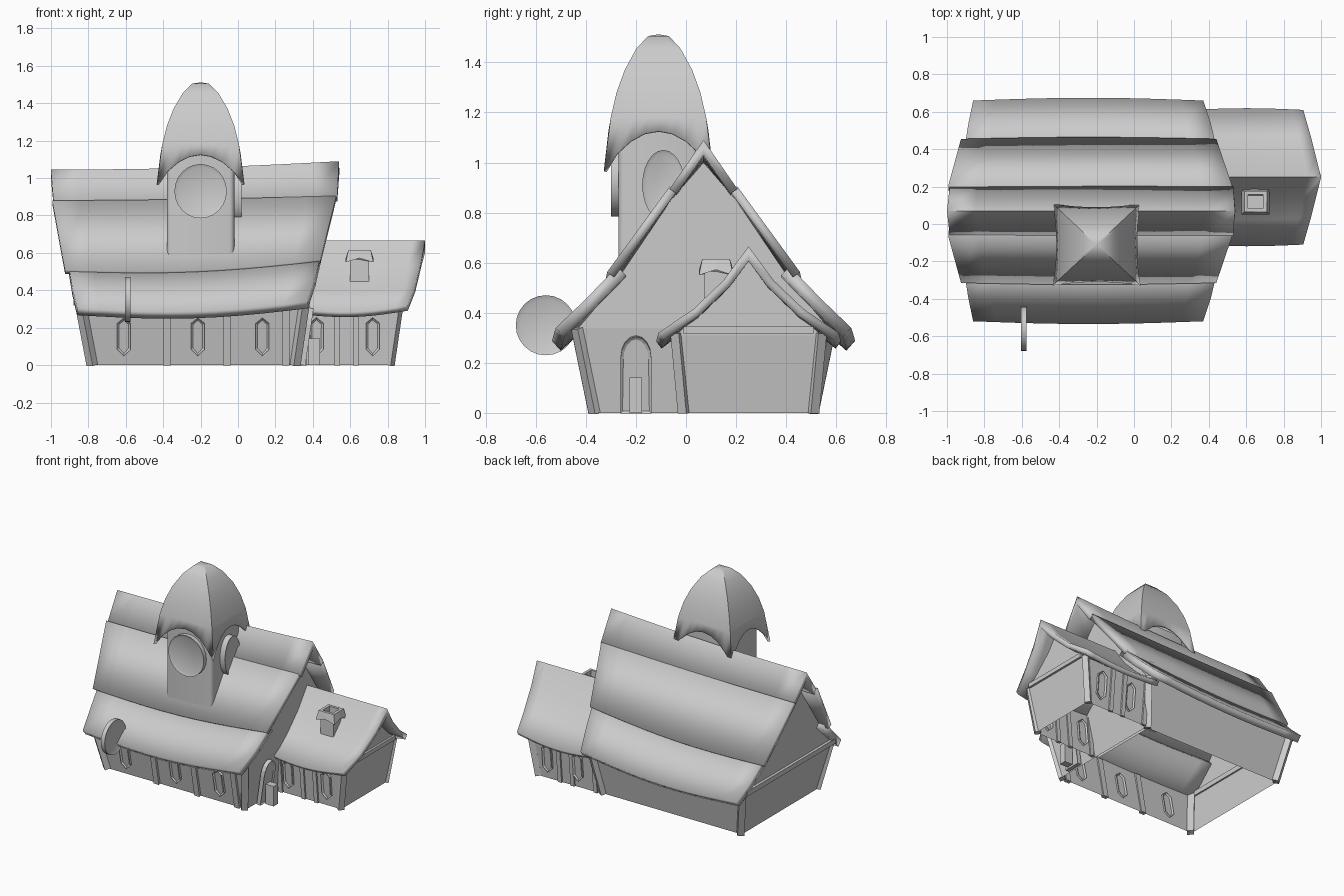
import bpy, bmesh
from math import sin, pi, atan2
from mathutils import Vector, Matrix

if "Cube" in bpy.data.objects:
    bpy.data.objects.remove(bpy.data.objects["Cube"])

def finish(name, bm, smooth=None, recalc=True):
    if recalc:
        bmesh.ops.recalc_face_normals(bm, faces=bm.faces)
    me = bpy.data.meshes.new(name)
    bm.to_mesh(me)
    bm.free()
    ob = bpy.data.objects.new(name, me)
    bpy.context.collection.objects.link(ob)
    if smooth:
        bpy.ops.object.select_all(action='DESELECT')
        ob.select_set(True)
        bpy.context.view_layer.objects.active = ob
        bpy.ops.object.shade_smooth_by_angle(angle=smooth)
    return ob

def grid_faces(bm, rows, closed=False):
    n = len(rows[0])
    for a, b in zip(rows, rows[1:]):
        for i in range(n if closed else n - 1):
            j = (i + 1) % n
            bm.faces.new((a[i], a[j], b[j], b[i]))

def solidify(ob, t):
    m = ob.modifiers.new("thickness", 'SOLIDIFY')
    m.thickness, m.offset, m.use_even_offset = t, -1, True

# Roof sheet: rows of (distance from ridge, z, x0, x1, tilt, sag), ordered by y
def roof(name, cy, rows, thick, n=10):
    bm = bmesh.new()
    vs = []
    for d, z, x0, x1, tilt, sag in rows:
        row = []
        for i in range(n + 1):
            u = i / n
            s = sin(pi * u)
            row.append(bm.verts.new((x0 + (x1 - x0) * u, cy + d * (1 + .025 * s),
                                     z + tilt * u - sag * s)))
        vs.append(row)
    grid_faces(bm, vs)
    solidify(finish(name, bm, .5, recalc=False), thick)

def mirrored(rows):
    return [(-r[0],) + r[1:] for r in reversed(rows) if r[0] > 0] + rows

def both_sides(name, cy, rows, thick):
    roof(name + "_back", cy, rows, thick)
    roof(name + "_front", cy, [(-r[0],) + r[1:] for r in reversed(rows)], thick)

# Leaning walls with gable ends, open below
def walls(name, cy, base, gable, xb, xt):
    prof = [(-base, 0)] + [(-d, z) for d, z in gable] + [(d, z) for d, z in reversed(gable[:-1])] + [(base, 0)]
    bm = bmesh.new()
    ends = []
    for e in (0, 1):
        ends.append([bm.verts.new((xb[e] if z == 0 else xt[e], cy + d, z)) for d, z in prof])
        low = [ends[e][k] for k in (0, 1, -2, -1)]
        bm.faces.new(low)
        bm.faces.new(ends[e][1:-1])
    for k in (0, len(prof) - 2):
        bm.faces.new((ends[0][k], ends[0][k + 1], ends[1][k + 1], ends[1][k]))
    finish(name, bm)

def beam(name, p, q, w, d):
    p, q = Vector(p), Vector(q)
    bm = bmesh.new()
    rot = (q - p).to_track_quat('Z', 'Y').to_matrix().to_4x4()
    bmesh.ops.create_cube(bm, size=1, matrix=Matrix.Translation((p + q) / 2) @ rot
                          @ Matrix.Diagonal((w, d, (q - p).length, 1)))
    finish(name, bm)

# Framed panel: outline in local xz, front facing -y, face inset and recessed
def panel(name, outline, loc, turn=0, lean=0, depth=.03, rim=.012, smooth=None):
    bm = bmesh.new()
    f = bm.faces.new([bm.verts.new((x, depth / 2, z)) for x, z in outline])
    ext = bmesh.ops.extrude_face_region(bm, geom=[f])
    bmesh.ops.translate(bm, vec=(0, -depth, 0),
                        verts=[v for v in ext['geom'] if isinstance(v, bmesh.types.BMVert)])
    bmesh.ops.recalc_face_normals(bm, faces=bm.faces)
    front = [f for f in bm.faces if f.normal.y < -.9 or f.normal.y > .9]
    bmesh.ops.inset_individual(bm, faces=front, thickness=rim, depth=-.008)
    ob = finish(name, bm, smooth)
    ob.matrix_world = Matrix.Translation(loc) @ Matrix.Rotation(turn, 4, 'Z') @ Matrix.Rotation(lean, 4, 'X')

def oval(rx, rz, n=24):
    from math import cos
    return [(rx * cos(2 * pi * i / n), rz * sin(2 * pi * i / n)) for i in range(n)]

# Main hall
walls("hall_walls", .07, .43, [(.50, .34), (.38, .48), (.13, .85), (0, 1.0)], (-.79, .32), (-.86, .37))
roof("hall_roof_top", .07, mirrored([(0, 1.045, -1, .54, .045, .012), (.135, .865, -.985, .53, .03, .005)]), .035)
both_sides("hall_roof_middle", .07, [(.135, .88, -.993, .525, .025, .005), (.385, .508, -.925, .44, .055, .03)], .035)
both_sides("hall_roof_lower", .07, [(.345, .53, -.905, .44, .055, .03), (.47, .41, -.885, .41, .045, .035),
                                    (.59, .305, -.86, .37, .035, .035)], .05)
for s, side in ((-1, "front"), (1, "back")):
    for xb, xt, end in ((-.78, -.845, "left"), (.305, .355, "right")):
        beam(f"hall_post_{side}_{end}", (xb, .07 + s * .43, 0), (xt, .07 + s * .50, .34), .045, .04)
for i, x in enumerate((-.38, -.06, .255)):
    beam(f"hall_board_{i}", (x, -.365, 0), (x, -.425, .31), .04, .025)
beam("hall_left_beam", (-.862, -.43, .335), (-.862, .57, .335), .035, .035)

# Side wing
walls("wing_walls", .25, .26, [(.29, .31), (.2, .40), (.1, .51), (0, .63)], (.30, .82), (.30, .87))
roof("wing_roof", .25, mirrored([(0, .665, .3, 1, 0, 0), (.10, .53, .3, .975, 0, .008),
                                 (.22, .41, .3, .945, .005, .015), (.36, .305, .3, .905, .015, .028)]), .035)
for s, side in ((-1, "front"), (1, "back")):
    beam(f"wing_post_{side}", (.81, .25 + s * .255, 0), (.857, .25 + s * .285, .32), .04, .04)
    for x in (.35, .53, .63):
        beam(f"wing_board_{side}", (x, .25 + s * .262, 0), (x, .25 + s * .29, .3), .03, .02)
beam("wing_end_beam", (.87, -.01, .33), (.87, .51, .33), .03, .03)

# Pointed windows
hexagon = [(0, -.10), (.036, -.065), (.036, .075), (0, .105), (-.036, .075), (-.036, -.065)]
for x in (-.61, -.215, .13):
    panel("hall_window", hexagon, (x, -.393, .15), 0, atan2(.07, .34))
for x in (.42, .72):
    panel("wing_window_front", hexagon, (x, -.024, .15), 0, .1)
for x in (.48, .72):
    panel("wing_window_back", hexagon, (x, .524, .15), pi, .1)

# Arched door and doorstep pillar
arch = [(-.062, 0), (.062, 0)] + [p if p[1] < 0 else (p[0], p[1] + .22) for p in oval(.062, .09, 16)[:9]]
panel("door", arch, (.345, -.2, 0), pi / 2, .145, .03)
beam("small_pillar", (.407, -.2, 0), (.407, -.2, .142), .062, .05)

# Tower
bm = bmesh.new()
bmesh.ops.create_cube(bm, size=1, matrix=Matrix.Translation((-.2, -.11, .84)) @ Matrix.Diagonal((.36, .32, .58, 1)))
upright = [e for e in bm.edges if abs(e.verts[0].co.z - e.verts[1].co.z) > .1]
bmesh.ops.bevel(bm, geom=upright, offset=.025, segments=3, affect='EDGES', profile=.5)
finish("tower", bm, .6)
panel("clock_front", oval(.14, .145), (-.2, -.277, .93), 0, 0, .045, .018, .6)
panel("clock_side", oval(.085, .14), (-.01, -.09, .91), pi / 2, 0, .06, .015, .6)

# Bulging four-sided spire with arched lower edges
bm = bmesh.new()
rows, n = [], 8
for k, (h, z) in enumerate([(.235, .965), (.205, 1.18), (.18, 1.28), (.145, 1.37), (.095, 1.455), (.045, 1.505)]):
    row = []
    for side in range(4):
        for i in range(n):
            t = -1 + 2 * i / n
            lift = (1 - t * t) * (k == 0)
            p = Matrix.Rotation(side * pi / 2, 3, 'Z') @ Vector((h * t, -(h - .02 * lift), 0))
            row.append(bm.verts.new((-.2 + p.x, -.11 + p.y * .93, z + .16 * lift)))
    rows.append(row)
grid_faces(bm, rows, True)
top = bm.verts.new((-.2, -.11, 1.512))
for i in range(4 * n):
    bm.faces.new((rows[-1][i], rows[-1][(i + 1) % (4 * n)], top))
solidify(finish("spire", bm, .7, recalc=False), .012)

# Chimney with drooping hollow cap
bm = bmesh.new()
rows = []
for h, z, mid in [(.05, .38, 0), (.05, .565, 0), (.074, .55, .022), (.06, .615, 0), (.04, .615, 0), (.04, .53, 0)]:
    row = []
    for sx, sy in [(-1, -1), (0, -1), (1, -1), (1, 0), (1, 1), (0, 1), (-1, 1), (-1, 0)]:
        row.append(bm.verts.new((.65 + sx * h, .12 + sy * h * .92, z + mid * (sx * sy == 0))))
    rows.append(row)
grid_faces(bm, rows, True)
bm.faces.new(rows[-1])
finish("chimney", bm)

# Round hanging sign near the front eave
panel("round_sign", oval(.12, .12), (-.59, -.56, .35), pi / 2, 0, .03, .018, .6)
beam("sign_bracket", (-.59, -.47, .34), (-.59, -.42, .34), .02, .02)
